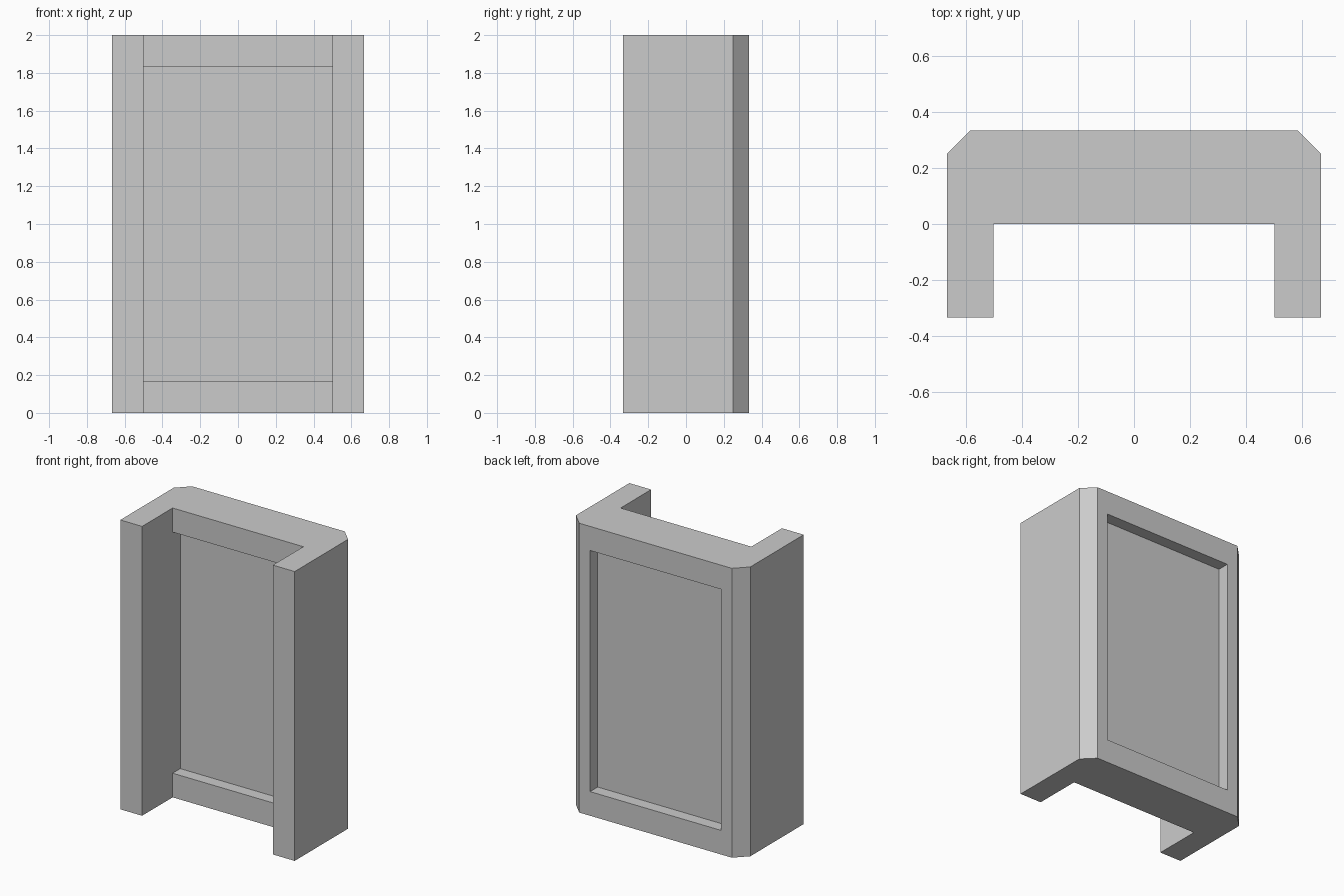
import bpy, bmesh
from mathutils import Vector

if "Cube" in bpy.data.objects:
    bpy.data.objects.remove(bpy.data.objects["Cube"])

U = 1 / 6  # base module: rail and side-wall thickness

# Right half of the U-shaped plan with chamfered back corner
half = [(3*U, 0), (3*U, -2*U), (4*U, -2*U), (4*U, 1.5*U), (3.5*U, 2*U), (3*U, 2*U)]
plan = half + [(-x, y) for x, y in reversed(half)]
n = len(plan)

bm = bmesh.new()

# Stack the plan: bottom rail, opening, top rail
rings = [[bm.verts.new((x, y, z)) for x, y in plan] for z in (0, U, 2 - U, 2)]
for low, high in zip(rings, rings[1:]):
    for i in range(n):
        j = (i + 1) % n
        bm.faces.new((low[i], low[j], high[j], high[i]))
bm.faces.new(rings[0][::-1])
bm.faces.new(rings[-1])
bmesh.ops.recalc_face_normals(bm, faces=bm.faces)

# Recess the central panel from the front and from the back
panels = [f for f in bm.faces
          if abs(f.normal.y) > 0.9
          and (f.calc_center_median() - Vector((0, 0, 1))).xz.length < 0.01]
for face in panels:
    inward = -face.normal * U / 2
    region = bmesh.ops.extrude_discrete_faces(bm, faces=[face])["faces"]
    bmesh.ops.translate(bm, verts=region[0].verts[:], vec=inward)
bmesh.ops.recalc_face_normals(bm, faces=bm.faces)

mesh = bpy.data.meshes.new("recessed_panel_frame")
bm.to_mesh(mesh)
bm.free()
frame = bpy.data.objects.new("recessed_panel_frame", mesh)
bpy.context.collection.objects.link(frame)
